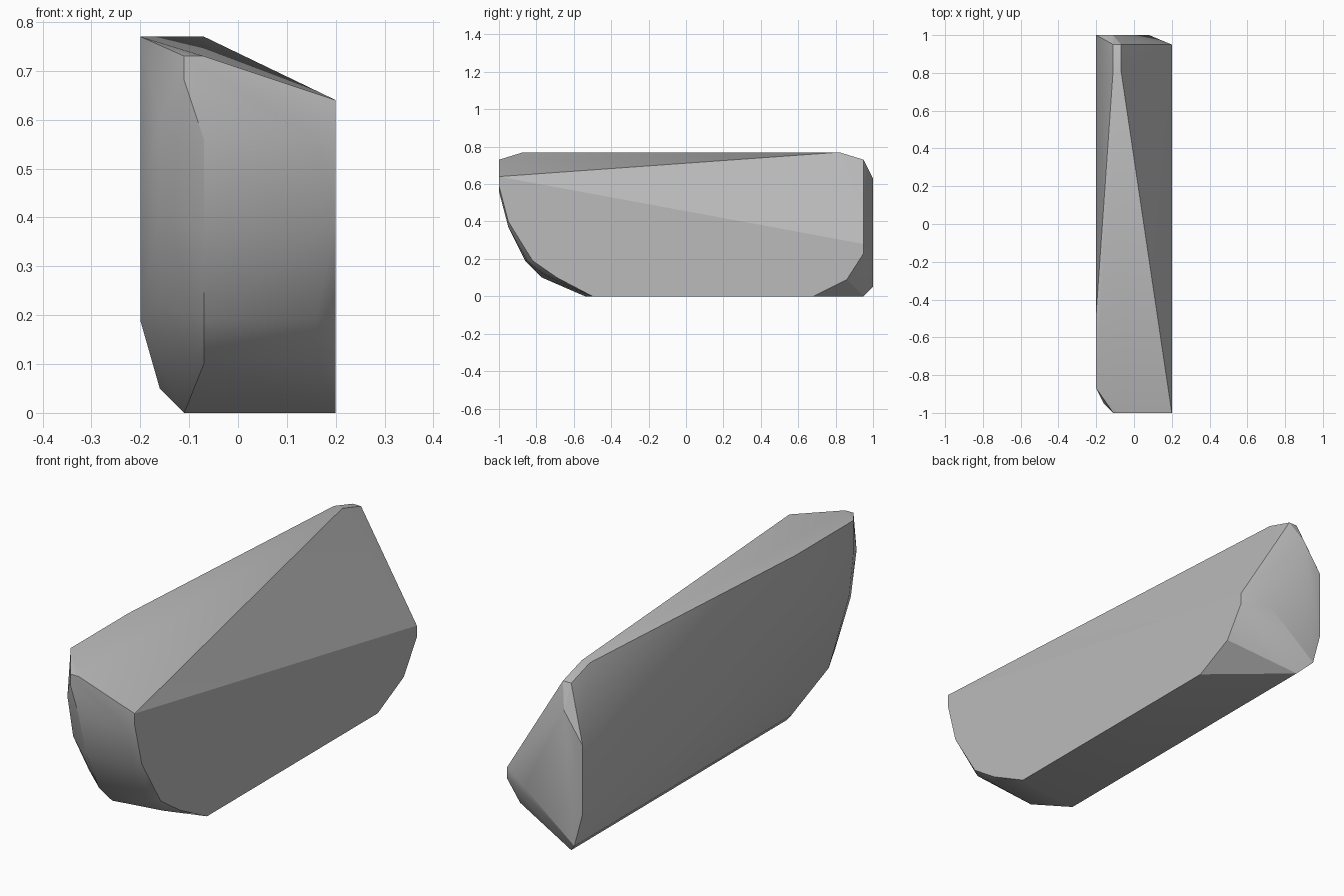
import bpy, bmesh, math

cube = bpy.data.objects.get("Cube")
if cube:
    bpy.data.objects.remove(cube)

# Stone colour
stone = bpy.data.materials.new("stone grey")
stone.use_nodes = True
grey = (0.5, 0.5, 0.5, 1)
stone.diffuse_color = grey
stone.node_tree.nodes["Principled BSDF"].inputs["Base Color"].default_value = grey

# Outlines cut along the length: x position, then its (y, z) corners
slices = [
    # flat side
    (-.2, [(-.87, .77), (-.47, .77), (1, .5), (1, .2), (-.7, .19), (-.84, .45), (-.87, .62)]),
    # bevel beside the flat side
    (-.16, [(-.95, .6), (-.91, .41), (-.8, .22), (-.5, .05), (1, .05)]),
    # narrow top, back edge and bottom corner
    (-.11, [(-1, .73), (-1, .68), (.82, .77), (.95, .73), (1, .63), (.95, 0), (-.54, 0)]),
    # crest and rounded front
    (-.07, [(-1, .73), (-1, .56), (-.95, .37), (-.86, .19), (-.77, .1), (.82, .77), (.95, .73)]),
    (.08, [(1, .24)]),
    (.16, [(-1, .56), (-.95, .37), (-.85, .19), (-.75, .11)]),
    # broad side
    (.2, [(-1, .64), (-1, .59), (-.95, .4), (-.82, .19), (-.69, .1), (-.5, 0),
          (.68, 0), (.86, .09), (.95, .23), (.95, .28)]),
]

# Rock body, wrapped around the outlines
bm = bmesh.new()
for x, outline in slices:
    for y, z in outline:
        bm.verts.new((x, y, z))
hull = bmesh.ops.convex_hull(bm, input=bm.verts)
loose = [v for v in bm.verts if not v.link_faces]
bmesh.ops.delete(bm, geom=loose, context="VERTS")
bmesh.ops.dissolve_limit(bm, angle_limit=math.radians(1), verts=bm.verts, edges=bm.edges)
bmesh.ops.recalc_face_normals(bm, faces=bm.faces)

mesh = bpy.data.meshes.new("rock")
bm.to_mesh(mesh)
bm.free()
mesh.materials.append(stone)
rock = bpy.data.objects.new("rock", mesh)
bpy.context.collection.objects.link(rock)

# Soft facets with crisp main edges
bpy.ops.object.select_all(action="DESELECT")
rock.select_set(True)
bpy.context.view_layer.objects.active = rock
bpy.ops.object.shade_smooth_by_angle(angle=math.radians(27))
